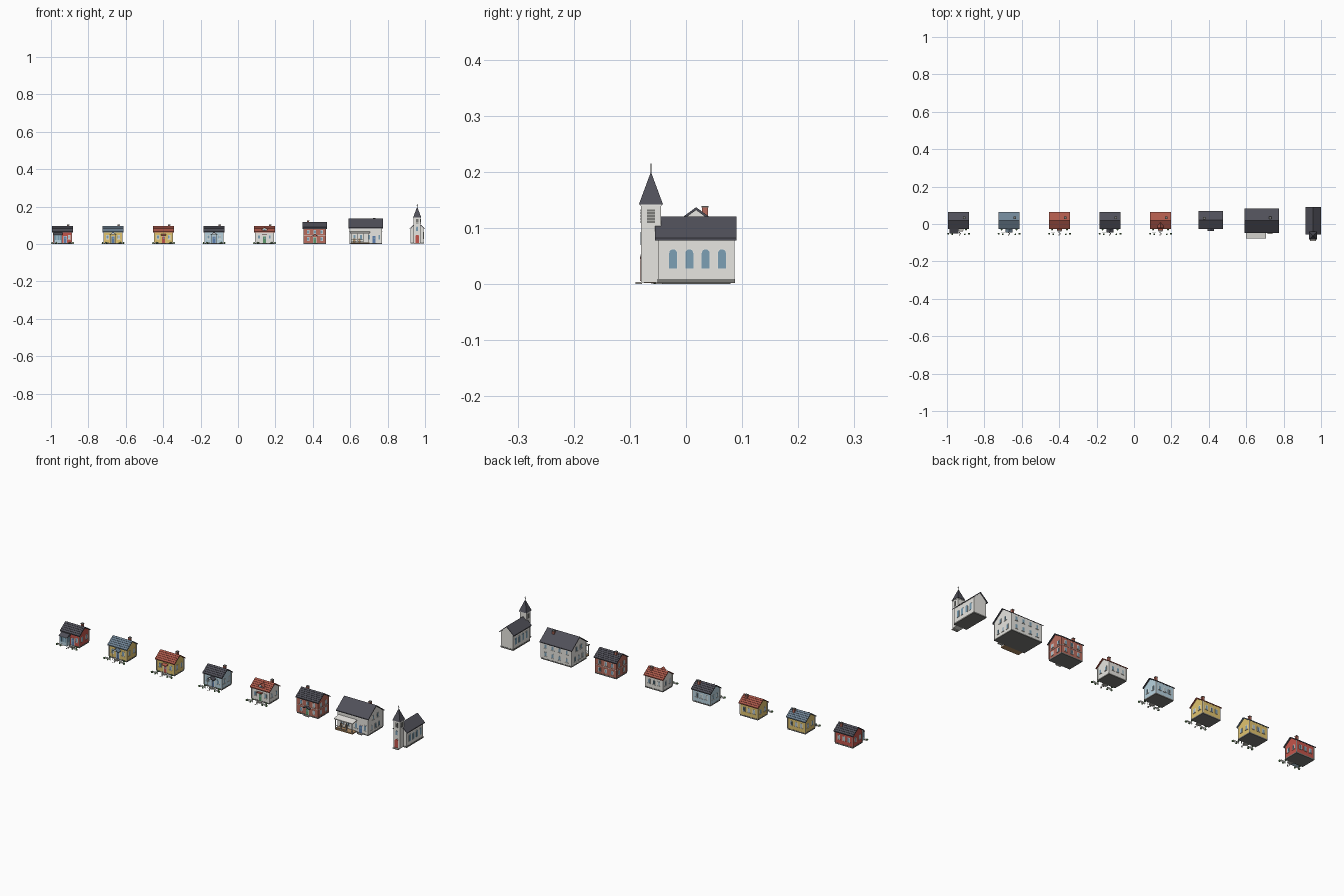
import bpy, bmesh, math
from mathutils import Matrix, Vector

if "Cube" in bpy.data.objects:
    bpy.data.objects.remove(bpy.data.objects["Cube"])

COL = dict(red=(.55, .09, .07), yellow=(.75, .55, .16), blue=(.48, .65, .74), white=(.8, .79, .75),
           brick=(.48, .15, .11), slate=(.08, .08, .1), blueroof=(.16, .23, .3), redroof=(.42, .1, .07),
           glass=(.2, .35, .46), trim=(.85, .84, .8), stone=(.2, .2, .19), green=(.1, .3, .14),
           navy=(.1, .2, .42), leaf=(.13, .3, .1), wood=(.45, .27, .13), path=(.5, .48, .44))
MATS, PARTS = {}, {}
for k, c in COL.items():
    MATS[k] = bpy.data.materials.new(k)
    MATS[k].diffuse_color = (*c, 1)


def part(name, col):
    return PARTS.setdefault((name, col), bmesh.new())


def box(name, col, x0, x1, y0, y1, z0, z1):
    m = Matrix.Translation(((x0 + x1) / 2, (y0 + y1) / 2, (z0 + z1) / 2)) @ Matrix.Diagonal((x1 - x0, y1 - y0, z1 - z0, 1))
    bmesh.ops.create_cube(part(name, col), size=1, matrix=m)


def prism(name, col, pts, axis, a, b):
    """Extrude a (horizontal, z) profile along x or y from a to b."""
    bm = part(name, col)
    rings = [[bm.verts.new((t, p, z) if axis == 'x' else (p, t, z)) for p, z in pts] for t in (a, b)]
    faces = [bm.faces.new(rings[0]), bm.faces.new(rings[1][::-1])]
    n = len(pts)
    for i in range(n):
        faces.append(bm.faces.new((rings[0][i], rings[1][i], rings[1][(i + 1) % n], rings[0][(i + 1) % n])))
    bmesh.ops.recalc_face_normals(bm, faces=faces)


def cone(name, col, x, y, z0, z1, r0, r1, n, turn=0):
    m = Matrix.Translation((x, y, (z0 + z1) / 2)) @ Matrix.Rotation(turn, 4, 'Z')
    bmesh.ops.create_cone(part(name, col), cap_ends=True, segments=n, radius1=r0, radius2=r1, depth=z1 - z0, matrix=m)


def roof(name, col, axis, c, half, a, b, eave, ridge, thick=.004, rows=1):
    """Gable roof with overlapping shingle courses."""
    side = []
    for i in range(rows):
        for t, lift in ((i / rows, .0012 if rows > 1 else 0), ((i + 1) / rows, 0)):
            side.append((half * (1 - t), eave + (ridge - eave) * t + lift))
    top = [(c - p, z) for p, z in side] + [(c + p, z) for p, z in side[-2::-1]]
    prism(name, col, top + [(c + half, eave - thick), (c, ridge - thick * 1.3), (c - half, eave - thick)], axis, a, b)


class Building:
    def __init__(s, name, x, y, hw, hd):
        s.n, s.x, s.y, s.hw, s.hd = name, x, y, hw, hd

    def panel(s, what, col, side, u, z0, z1, w, out):
        """Thin box on one wall; u runs along the wall from its middle."""
        if side in 'fb':
            sg = -1 if side == 'f' else 1
            ys = sorted((s.y + sg * (s.hd - .001), s.y + sg * (s.hd + out)))
            box(f'{s.n}_{what}', col, s.x + u - w / 2, s.x + u + w / 2, *ys, z0, z1)
        else:
            sg = -1 if side == 'l' else 1
            xs = sorted((s.x + sg * (s.hw - .001), s.x + sg * (s.hw + out)))
            box(f'{s.n}_{what}', col, *xs, s.y + u - w / 2, s.y + u + w / 2, z0, z1)

    def window(s, side, u, z, w=.014, h=.022, frame='trim'):
        s.panel('window_frames', frame, side, u, z - h / 2, z + h / 2, w, .0012)
        for k in (-1, 1):
            s.panel('window_glass', 'glass', side, u + k * w * .2, z - h * .4, z + h * .4, w * .32, .0017)
        s.panel('window_sills', frame, side, u, z - h / 2 - .0015, z - h / 2, w + .003, .003)

    def door(s, col, u, w=.014, h=.034, frame='trim'):
        s.panel('door_frame', frame, 'f', u, .004, .008 + h, w + .004, .0012)
        s.panel('door', col, 'f', u, .005, .006 + h, w, .002)
        s.panel('door_light', 'glass', 'f', u, .005 + h * .62, .003 + h * .9, w * .6, .0025)

    def shell(s, wall, rf, eave, ridge, over=.006, rows=5):
        n, x, y, hw, hd = s.n, s.x, s.y, s.hw, s.hd
        box(n + '_foundation', 'stone', x - hw - .001, x + hw + .001, y - hd - .001, y + hd + .001, 0, .006)
        slope = (ridge - eave) / (hd + over)
        ze = eave + slope * over - .003
        prism(n + '_walls', wall, [(y - hd, .005), (y + hd, .005), (y + hd, ze), (y, ridge - .003), (y - hd, ze)], 'x', x - hw, x + hw)
        roof(n + '_roof', rf, 'x', y, hd + over, x - hw - over, x + hw + over, eave, ridge, rows=rows)
        # corner boards
        for i in (-1, 1):
            for j in (-1, 1):
                cx, cy = x + i * hw, y + j * hd
                box(n + '_corner_boards', 'brick' if wall == 'brick' else 'trim', cx - .0015, cx + .0015, cy - .0015, cy + .0015, .006, ze - .001)

    def chimney(s, u, v, z0, z1, w=.011):
        x, y = s.x + u, s.y + v
        box(s.n + '_chimney', 'brick', x - w / 2, x + w / 2, y - w / 2, y + w / 2, z0, z1 - .003)
        box(s.n + '_chimney_cap', 'stone', x - w / 2 - .001, x + w / 2 + .001, y - w / 2 - .001, y + w / 2 + .001, z1 - .003, z1)


# five cottages
cottages = [('red', 'slate', 'navy', 'bay'), ('yellow', 'blueroof', 'navy', 'gable'), ('yellow', 'redroof', 'red', 'none'),
            ('blue', 'slate', 'navy', 'gable'), ('white', 'redroof', 'green', 'dormer')]
for i, (wall, rf, dr, kind) in enumerate(cottages):
    x = -.938 + .27 * i
    b = Building(f'cottage_{i + 1}', x, .018, .05, .039)
    n, yf = b.n, -.021
    b.shell(wall, rf, .065, .096)
    b.chimney(.03, .015, .075, .103)
    du = .014 if kind == 'bay' else 0
    b.door(dr, du)
    for u in ((.036,) if kind == 'bay' else (-.03, .03)):
        b.window('f', u, .037)
    for u in (-.028, 0, .028):
        b.window('b', u, .038)
    for side in 'lr':
        for u in (-.018, .018):
            b.window(side, u, .038)
    # entrance features
    if kind == 'bay':
        box(n + '_bay', 'blue', x - .045, x - .003, -.046, yf, .004, .05)
        prism(n + '_bay_roof', rf, [(-.05, .049), (-.02, .063), (-.02, .049)], 'x', x - .048, x)
        for u in (-.036, -.024, -.012):
            box(n + '_bay_windows', 'glass', x + u - .004, x + u + .004, -.047, -.045, .022, .045)
        for sx in (-.045, -.003):
            box(n + '_bay_windows', 'glass', x + sx - .001, x + sx + .001, -.041, -.027, .022, .045)
    elif kind == 'gable':
        roof(n + '_porch_roof', rf, 'y', x, .018, -.046, .0, .05, .064, .003)
        prism(n + '_porch_gable', 'trim', [(x - .014, .05), (x + .014, .05), (x, .061)], 'y', -.043, yf)
        for k in (-1, 1):
            cone(n + '_porch_posts', 'trim', x + k * .014, -.042, .004, .05, .0015, .0015, 8)
    elif kind == 'dormer':
        prism(n + '_dormer', wall, [(x - .012, .064), (x + .012, .064), (x + .012, .078), (x, .087), (x - .012, .078)], 'y', -.017, .012)
        roof(n + '_dormer_roof', rf, 'y', x, .016, -.021, .014, .077, .09, .002)
        box(n + '_dormer_window', 'glass', x - .005, x + .005, -.018, -.016, .068, .079)
        box(n + '_canopy', rf, x - .014, x + .014, -.034, yf, .047, .05)
    else:
        prism(n + '_canopy', rf, [(-.034, .046), (yf, .053), (yf, .046)], 'x', x - .014, x + .014)
    # steps, stepping path, picket fence and shrubs
    box(n + '_steps', 'path', x + du - .013, x + du + .013, -.034, yf, 0, .005)
    box(n + '_steps', 'path', x + du - .011, x + du + .011, -.04, -.034, 0, .0025)
    for j in range(3):
        cone(n + '_path', 'path', x + du * .5 + (j % 2 - .5) * .005, -.045 - j * .007, 0, .0012, .0035, .0035, 8)
    for k in (-1, 1):
        for j in range(6):
            px = x + k * (.026 + j * .0055)
            box(n + '_fence', 'trim', px - .0009, px + .0009, -.0475, -.046, 0, .011)
        xs = sorted((x + k * .025, x + k * .0545))
        for z in (.003, .0075):
            box(n + '_fence', 'trim', *xs, -.046, -.045, z, z + .0015)
        for u, v, r in ((.056, -.052, .0058), (.034, -.055, .005), (.04, -.03, .0055)):
            bmesh.ops.create_icosphere(part(n + '_shrubs', 'leaf'), subdivisions=1, radius=r,
                                       matrix=Matrix.Translation((x + k * u, v, r * .95)))

# two-storey brick house
b = Building('brick_house', .411, .021, .059, .043)
b.shell('brick', 'slate', .084, .117, rows=6)
b.chimney(-.036, .01, .095, .125)
b.door('green', 0, h=.03)
for u in (-.036, .036):
    b.window('f', u, .027, h=.02)
for u in (-.036, 0, .036):
    b.window('f', u, .064, h=.02)
    for z in (.027, .064):
        b.window('b', u, z, h=.02)
for side in 'lr':
    for u in (-.02, .02):
        for z in (.027, .064):
            b.window(side, u, z, h=.02)
for side in 'fblr':
    hw = .12 if side in 'fb' else .088
    b.panel('string_course', 'trim', side, 0, .045, .047, hw, .0015)
roof('brick_house_canopy', 'slate', 'y', .411, .018, -.037, -.02, .043, .052, .003)
box('brick_house_steps', 'path', .397, .425, -.033, -.022, 0, .005)

# large white house with a veranda
b = Building('large_house', .683, .018, .086, .06)
b.shell('white', 'slate', .088, .137, rows=1)
b.chimney(.045, .016, .11, .139)
b.door('navy', .045, .016, .036)
for u in (-.06, -.025, .018, .07):
    b.window('f', u, .036, .016, .028)
for u in (-.06, -.02, .02, .06):
    for z in (.03, .07):
        b.window('b', u, z, .014, .022)
for side in 'lr':
    for u in (-.03, 0, .03):
        b.window(side, u, .032, .014, .024)
    for u in (-.018, .018):
        b.window(side, u, .08, .014, .022)
box('veranda_deck', 'wood', .603, .703, -.075, -.042, .002, .008)
prism('veranda_roof', 'white', [(-.078, .055), (-.042, .062), (-.042, .066), (-.078, .059)], 'x', .6, .706)
for j in range(4):
    px = .606 + j * .0313
    box('veranda_posts', 'trim', px - .0015, px + .0015, -.0745, -.0715, .008, .057)
for z in (.012, .022):
    box('veranda_rails', 'trim', .606, .669, -.074, -.072, z, z + .002)
box('veranda_step', 'path', .715, .741, -.054, -.042, 0, .005)
for cx in (.622, .65):
    box('veranda_seats', 'wood', cx - .006, cx + .006, -.058, -.048, .014, .017)
    box('veranda_seats', 'wood', cx - .006, cx + .006, -.05, -.048, .008, .029)

# church nave
X = .958
prism('church_nave', 'white', [(X - .035, .003), (X + .035, .003), (X + .035, .083), (X, .117), (X - .035, .083)], 'y', -.05, .086)
box('church_plinth', 'stone', X - .0365, X + .0365, -.051, .087, .002, .009)
roof('church_roof', 'slate', 'y', X, .042, -.055, .09, .082, .12)
for k in (-1, 1):
    for j in range(4):
        cy = -.023 + .029 * j
        for nm, col, r, out in (('frames', 'trim', .0085, .001), ('glass', 'glass', .007, .0016)):
            arch = [(cy - r, .028 - r * .1), (cy + r, .028 - r * .1)]
            arch += [(cy + r * math.cos(a * math.pi / 8), .055 + r * math.sin(a * math.pi / 8)) for a in range(9)]
            prism('church_window_' + nm, col, arch, 'x', X + k * .034, X + k * (.035 + out))

# church tower, spire and finial
T = -.0625
box('church_tower', 'white', X - .0185, X + .0185, -.08, -.045, .003, .143)
box('tower_cornice', 'trim', X - .02, X + .02, T - .019, T + .019, .139, .143)
cone('church_spire', 'slate', X, T, .142, .2, .0215 * math.sqrt(2), 0, 4, math.pi / 4)
box('spire_finial', 'stone', X - .0007, X + .0007, T - .0007, T + .0007, .196, .215)
box('spire_finial', 'stone', X - .004, X + .004, T - .0007, T + .0007, .207, .2085)
for j in range(5):
    z = .109 + j * .005
    for k in (-1, 1):
        box('tower_louvres', 'stone', *sorted((X + k * .018, X + k * .0195)), T - .007, T + .007, z, z + .004)
    box('tower_louvres', 'stone', X - .007, X + .007, -.081, -.079, z, z + .004)
for nm, col, r, z0, z1, out in (('door_frame', 'trim', .0115, .005, .041, .001), ('door', 'red', .0095, .005, .04, .0018),
                                ('window', 'glass', .005, .07, .088, .0015)):
    arch = [(X - r, z0), (X + r, z0)] + [(X + r * math.cos(a * math.pi / 8), z1 + r * math.sin(a * math.pi / 8)) for a in range(9)]
    prism('church_' + nm, col, arch, 'y', -.08 - out, -.079)
box('church_step', 'path', X - .016, X + .016, -.09, -.078, 0, .004)

# turn every collected part into an object
for (name, col), bm in PARTS.items():
    me = bpy.data.meshes.new(name)
    bm.to_mesh(me)
    bm.free()
    me.materials.append(MATS[col])
    bpy.context.collection.objects.link(bpy.data.objects.new(name, me))

for m in bpy.data.materials:
    if m.users and not m.is_grease_pencil:
        m.use_nodes = True
        m.node_tree.nodes["Principled BSDF"].inputs["Base Color"].default_value = m.diffuse_color
